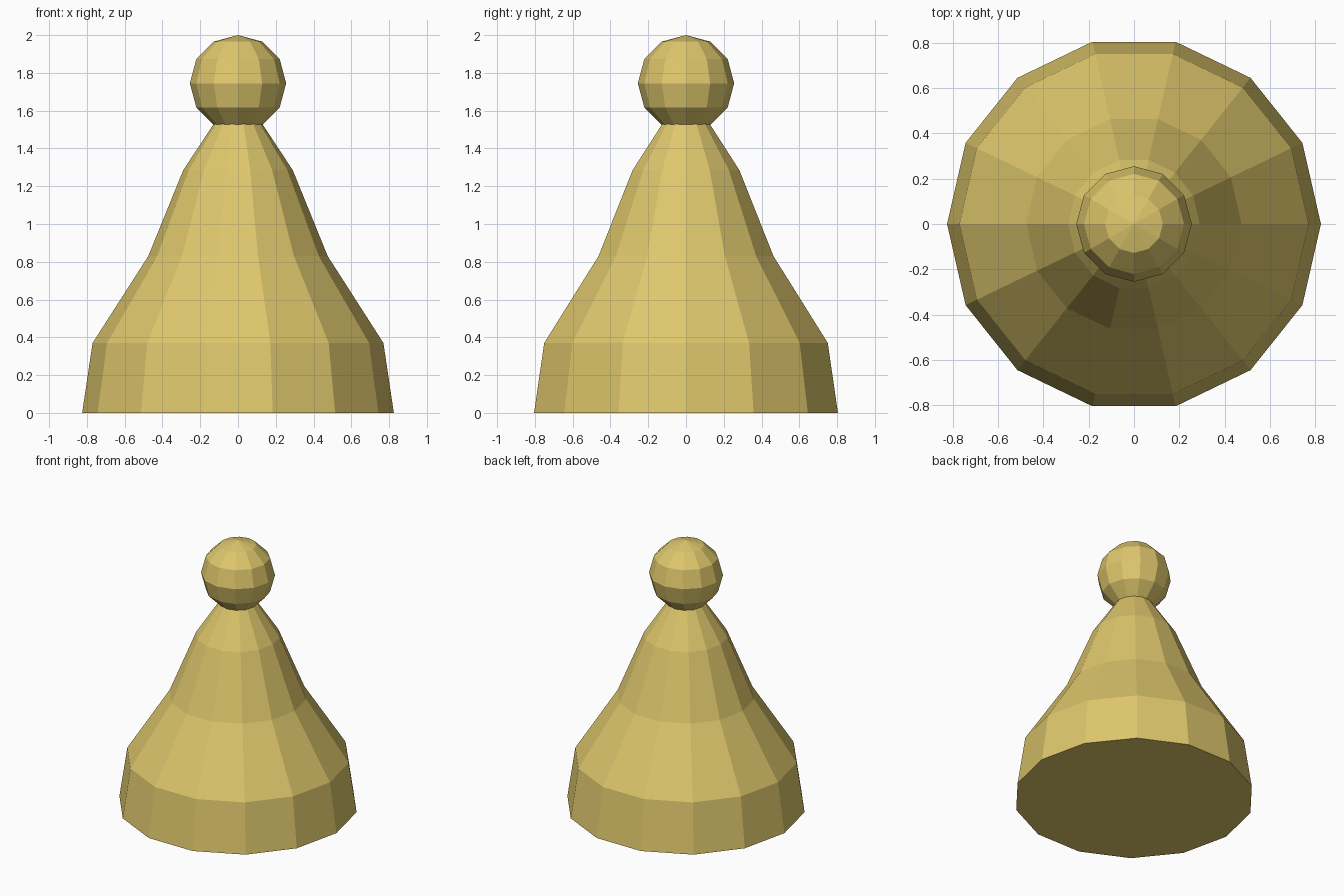
import bpy, bmesh
from math import cos, sin, pi

if "Cube" in bpy.data.objects:
    bpy.data.objects.remove(bpy.data.objects["Cube"])

gold = bpy.data.materials.new("pale gold")
gold.diffuse_color = (0.73, 0.57, 0.15, 1)
gold.use_nodes = True
gold.node_tree.nodes["Principled BSDF"].inputs["Base Color"].default_value = gold.diffuse_color


def finish(name, bm):
    bmesh.ops.recalc_face_normals(bm, faces=bm.faces)
    mesh = bpy.data.meshes.new(name)
    bm.to_mesh(mesh)
    bm.free()
    mesh.materials.append(gold)
    obj = bpy.data.objects.new(name, mesh)
    bpy.context.collection.objects.link(obj)
    return obj


# Flared body: a 14-sided lathe of (radius, height) steps, closed at both ends
SIDES = 14
profile = [(0.825, 0), (0.77, 0.37), (0.475, 0.83), (0.29, 1.285), (0.122, 1.54)]
bm = bmesh.new()
rings = [[bm.verts.new((r * cos(2 * pi * i / SIDES), r * sin(2 * pi * i / SIDES), z))
          for i in range(SIDES)] for r, z in profile]
for low, high in zip(rings, rings[1:]):
    for i in range(SIDES):
        j = (i + 1) % SIDES
        bm.faces.new((low[i], low[j], high[j], high[i]))
bm.faces.new(rings[0])
bm.faces.new(rings[-1])
finish("body", bm)

# Faceted ball on top
bm = bmesh.new()
bmesh.ops.create_uvsphere(bm, u_segments=12, v_segments=6, radius=0.255)
finish("head_ball", bm).location.z = 1.745
